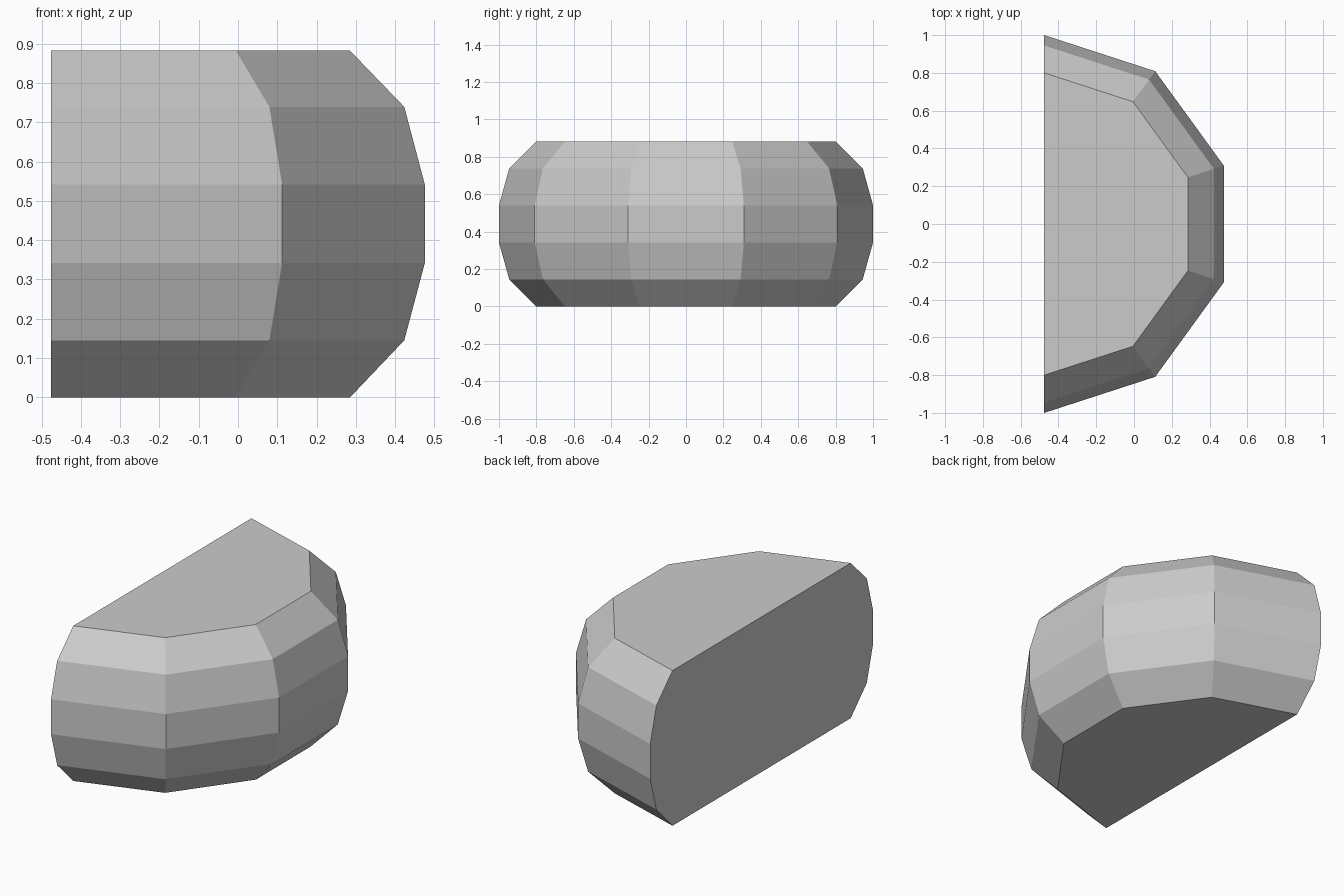
import bpy, bmesh
from math import radians, cos, sin

cube = bpy.data.objects.get("Cube")
if cube:
    bpy.data.objects.remove(cube, do_unlink=True)

# Single plain grey
grey = bpy.data.materials.new("light_grey")
grey.use_nodes = True
colour = (0.6, 0.6, 0.6, 1)
grey.diffuse_color = colour
grey.node_tree.nodes["Principled BSDF"].inputs["Base Color"].default_value = colour

# Bulging rim profile (radius, height), swept around half a decagon
profile = [(0.8, 0), (0.945, 0.145), (1, 0.342),
           (1, 0.541), (0.945, 0.739), (0.8, 0.882)]
back_x = -cos(radians(18)) / 2
bm = bmesh.new()
rings = []
for r, z in profile:
    rings.append([bm.verts.new((back_x + r * cos(radians(a)), r * sin(radians(a)), z))
                  for a in range(-90, 91, 36)])

# Faceted rim
for low, high in zip(rings, rings[1:]):
    for i in range(len(low) - 1):
        bm.faces.new((low[i], low[i + 1], high[i + 1], high[i]))

# Flat bottom, top and cut side
bm.faces.new(rings[0][::-1])
bm.faces.new(rings[-1])
bm.faces.new([ring[0] for ring in rings] + [ring[-1] for ring in reversed(rings)])
bmesh.ops.recalc_face_normals(bm, faces=bm.faces)

mesh = bpy.data.meshes.new("half_drum")
bm.to_mesh(mesh)
bm.free()
mesh.materials.append(grey)
bpy.context.collection.objects.link(bpy.data.objects.new("half_drum", mesh))
